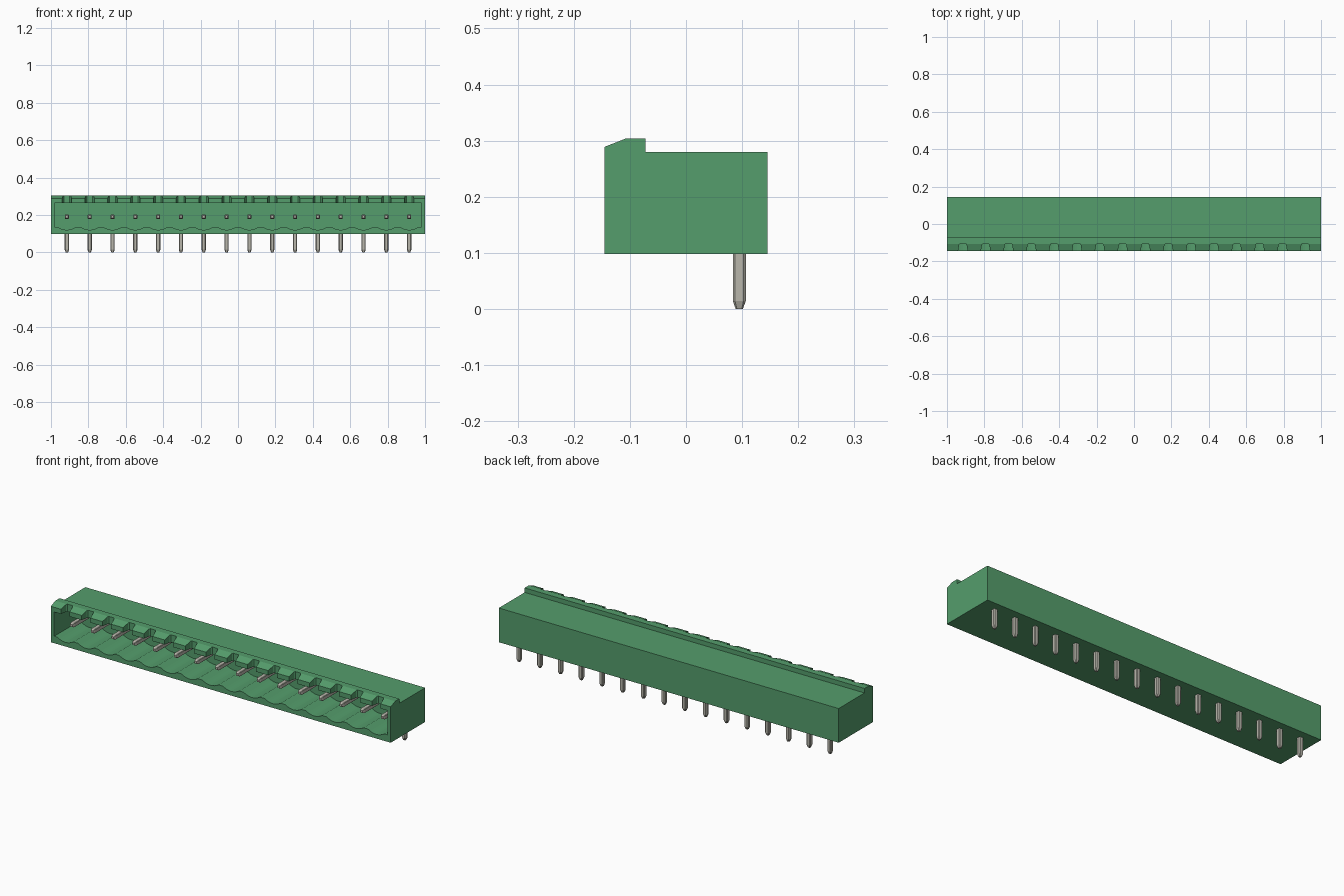
import bpy
import bmesh
from mathutils import Matrix, Vector

cube = bpy.data.objects.get("Cube")
if cube:
    bpy.data.objects.remove(cube, do_unlink=True)

PINS, PITCH = 16, 0.122
pin_xs = [(i - (PINS - 1) / 2) * PITCH for i in range(PINS)]


def make_material(name, color, metallic=0.0):
    mat = bpy.data.materials.new(name)
    mat.use_nodes = True
    mat.diffuse_color = color
    mat.node_tree.nodes["Principled BSDF"].inputs["Base Color"].default_value = color
    return mat


green = make_material("green plastic", (0.09, 0.34, 0.15, 1))
metal = make_material("tinned metal", (0.48, 0.47, 0.41, 1))


def make_object(name, bm, mat):
    bmesh.ops.recalc_face_normals(bm, faces=bm.faces)
    mesh = bpy.data.meshes.new(name)
    bm.to_mesh(mesh)
    bm.free()
    mesh.materials.append(mat)
    obj = bpy.data.objects.new(name, mesh)
    bpy.context.collection.objects.link(obj)
    return obj


def add_prism(bm, points, direction):
    """Extrude a closed 3D outline along a direction."""
    face = bm.faces.new([bm.verts.new(p) for p in points])
    result = bmesh.ops.extrude_face_region(bm, geom=[face], use_keep_orig=True)
    verts = [v for v in result["geom"] if isinstance(v, bmesh.types.BMVert)]
    bmesh.ops.translate(bm, verts=verts, vec=Vector(direction))


def cut(obj, cutter):
    """Subtract the cutter and remove it."""
    mod = obj.modifiers.new("cut", "BOOLEAN")
    mod.operation = "DIFFERENCE"
    mod.solver = "EXACT"
    mod.object = cutter
    cutter.hide_render = True
    graph = bpy.context.evaluated_depsgraph_get()
    mesh = bpy.data.meshes.new_from_object(obj.evaluated_get(graph))
    obj.modifiers.clear()
    obj.data = mesh
    bpy.data.objects.remove(cutter, do_unlink=True)


# Housing: side profile with a raised front lip, extruded along the length
profile = [(-0.145, 0.098), (0.145, 0.098), (0.145, 0.28), (-0.072, 0.28),
           (-0.072, 0.304), (-0.107, 0.304), (-0.145, 0.289)]
bm = bmesh.new()
add_prism(bm, [(-1, y, z) for y, z in profile], (2, 0, 0))
housing = make_object("housing", bm, green)

# Front socket with a scalloped floor, one dip under each contact
CREST, DIP, HALF, STEPS = 0.135, 0.12, 0.048, 8
outline = [(0.98, 0.264), (-0.98, 0.264), (-0.98, CREST)]
for x in pin_xs:
    for k in range(STEPS + 1):
        t = 2 * k / STEPS - 1
        outline.append((x + t * HALF, DIP + (CREST - DIP) * t * t))
outline.append((0.98, CREST))
bm = bmesh.new()
add_prism(bm, [(x, -0.2, z) for x, z in outline], (0, 0.26, 0))
cut(housing, make_object("socket_cutter", bm, green))

# Tapered notches through the lip above each contact
bm = bmesh.new()
notch = [(-0.028, -0.16), (0.028, -0.16), (0.02, -0.111), (0.015, -0.105),
         (-0.015, -0.105), (-0.02, -0.111)]
for x in pin_xs:
    add_prism(bm, [(x + dx, y, 0.24) for dx, y in notch], (0, 0, 0.1))
cut(housing, make_object("notch_cutter", bm, green))


def add_pin(bm, tip, axis, length, half, corner, taper):
    """Bar with chamfered corners and a tapered tip."""
    turn = Vector((0, 0, 1)).rotation_difference(Vector(axis)).to_matrix().to_4x4()
    place = Matrix.Translation(tip) @ turn
    c = half - corner
    ring = [(half, -c), (half, c), (c, half), (-c, half),
            (-half, c), (-half, -c), (-c, -half), (c, -half)]
    loops = []
    for height, scale in ((0, 0.55), (taper, 1), (length, 1)):
        loops.append([bm.verts.new(place @ Vector((u * scale, v * scale, height)))
                      for u, v in ring])
    for low, high in zip(loops, loops[1:]):
        for i in range(len(ring)):
            j = (i + 1) % len(ring)
            bm.faces.new((low[i], low[j], high[j], high[i]))
    bm.faces.new(loops[0][::-1])
    bm.faces.new(loops[-1])


# Angled contacts: a blade in the socket and a solder leg below
for n, x in enumerate(pin_xs, 1):
    bm = bmesh.new()
    add_pin(bm, (x, 0.095, 0), (0, 0, 1), 0.2, 0.0115, 0.004, 0.014)
    add_pin(bm, (x, -0.095, 0.19), (0, 1, 0), 0.195, 0.011, 0.002, 0.01)
    make_object(f"contact_pin_{n}", bm, metal)
